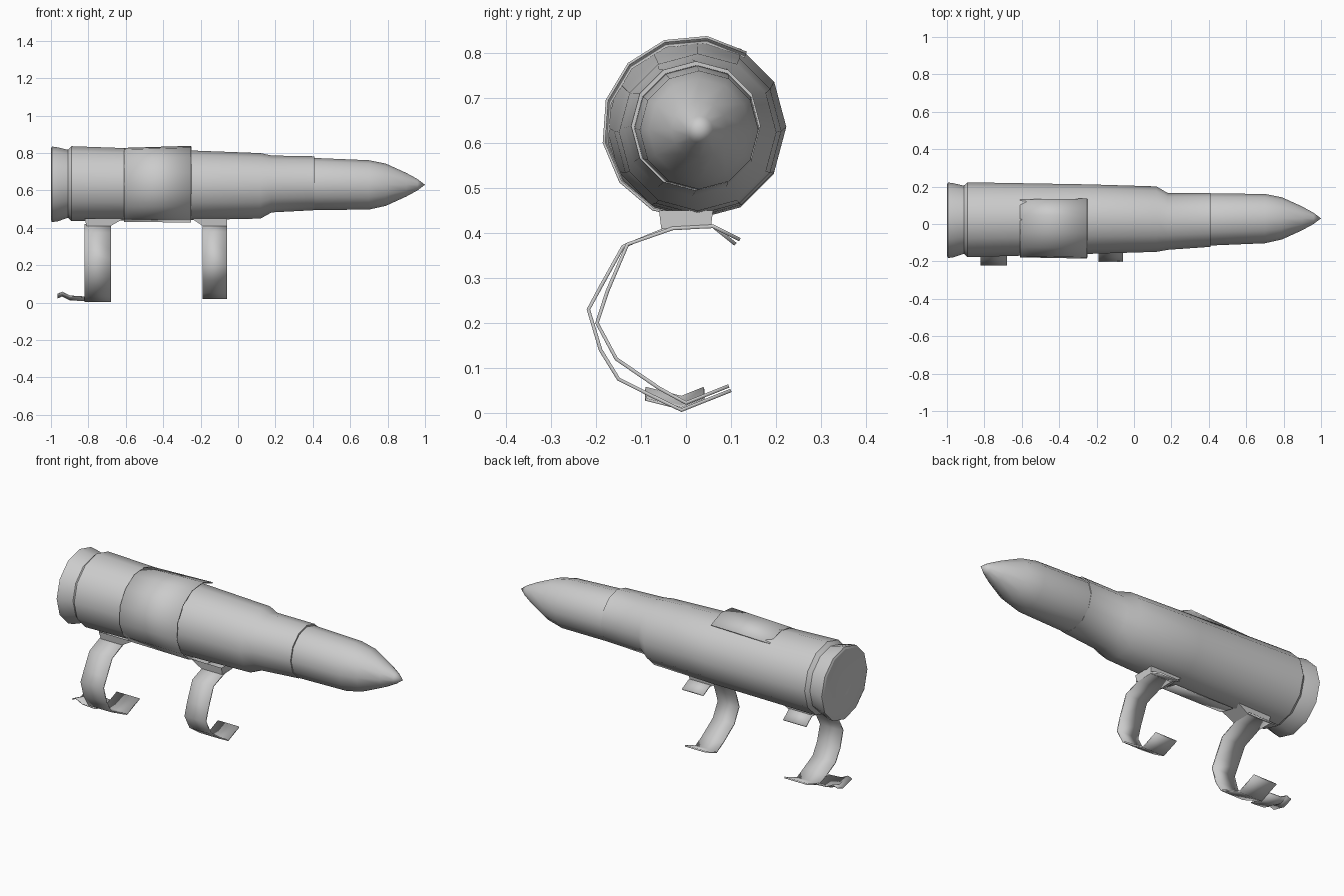
import bpy, bmesh, math

if "Cube" in bpy.data.objects:
    bpy.data.objects.remove(bpy.data.objects["Cube"])

SIDES = 12


def finish(name, bm, angle=35, thickness=0.0):
    mesh = bpy.data.meshes.new(name)
    bmesh.ops.recalc_face_normals(bm, faces=bm.faces)
    bm.to_mesh(mesh)
    bm.free()
    obj = bpy.data.objects.new(name, mesh)
    bpy.context.collection.objects.link(obj)
    if thickness:
        mod = obj.modifiers.new("thickness", 'SOLIDIFY')
        mod.thickness = thickness
        mod.offset = 0
    bpy.ops.object.select_all(action='DESELECT')
    obj.select_set(True)
    bpy.context.view_layer.objects.active = obj
    bpy.ops.object.shade_smooth_by_angle(angle=math.radians(angle))
    return obj


def tube(name, rings, start=0, sweep=360, steps=SIDES, angle=35, thickness=0.0):
    """Skin rings of (x, radius, centre y, centre z); full sweeps close up."""
    bm = bmesh.new()
    closed = sweep == 360
    count = steps if closed else steps + 1
    loops = []
    for x, r, cy, cz in rings:
        if r == 0:
            loops.append([bm.verts.new((x, cy, cz))] * count)
            continue
        angs = [math.radians(start + sweep * i / steps) for i in range(count)]
        loops.append([bm.verts.new((x, cy + r * math.cos(a), cz + r * math.sin(a)))
                      for a in angs])
    for a, b in zip(loops, loops[1:]):
        for i in range(steps):
            j = (i + 1) % count
            quad = list(dict.fromkeys((a[i], a[j], b[j], b[i])))
            bm.faces.new(quad)
    return finish(name, bm, angle, thickness)


def ribbon(name, x0, x1, path):
    """Flat strip following a (y, z) path between two x positions."""
    bm = bmesh.new()
    rows = [[bm.verts.new((x, y, z)) for x in (x0, x1)] for y, z in path]
    for a, b in zip(rows, rows[1:]):
        bm.faces.new((a[0], a[1], b[1], b[0]))
    return finish(name, bm, 40, 0.008)


# Cartridge case: dished base, rim, groove, tapered wall, shoulder and neck
tube("case", [
    (-0.975, 0, 0.02, 0.635),
    (-0.98, 0.09, 0.02, 0.635),
    (-1.00, 0.19, 0.02, 0.632),
    (-0.995, 0.202, 0.02, 0.632),
    (-0.965, 0.198, 0.02, 0.632),
    (-0.91, 0.182, 0.023, 0.635),
    (-0.89, 0.200, 0.023, 0.636),
    (-0.25, 0.186, 0.026, 0.627),
    (0.12, 0.175, 0.026, 0.624),
    (0.18, 0.152, 0.014, 0.634),
    (0.41, 0.144, 0.022, 0.638),
    (0.41, 0.134, 0.022, 0.636),
])

# Projectile seated in the neck
tube("projectile", [
    (0.38, 0.136, 0.024, 0.634),
    (0.41, 0.139, 0.024, 0.634),
    (0.70, 0.132, 0.029, 0.629),
    (0.79, 0.113, 0.030, 0.630),
    (0.90, 0.063, 0.030, 0.630),
    (0.96, 0.030, 0.030, 0.630),
    (1.00, 0, 0.030, 0.630),
], angle=50)

# Raised panel wrapped round the front of the case
tube("wrap_panel", [
    (-0.61, 0.196, 0.018, 0.630),
    (-0.25, 0.203, 0.018, 0.634),
], start=55, sweep=215, steps=8, thickness=0.006)

# Two hook straps under the case, each with a short wing on the back side
rear_path = [(0.11, 0.375), (0.06, 0.415), (-0.03, 0.415), (-0.14, 0.37),
             (-0.19, 0.28), (-0.217, 0.23), (-0.19, 0.14), (-0.15, 0.075),
             (-0.07, 0.035), (-0.01, 0.006), (0.10, 0.05)]
front_path = [(0.12, 0.385), (0.06, 0.415), (-0.03, 0.41), (-0.13, 0.375),
              (-0.175, 0.27), (-0.198, 0.20), (-0.155, 0.12),
              (-0.06, 0.055), (0.0, 0.022), (0.095, 0.06)]
ribbon("rear_hook", -0.82, -0.68, rear_path)
ribbon("front_hook", -0.19, -0.06, front_path)

# Short necks joining the hooks to the case, flared toward the middle
for name, low, high in (("rear_mount", (-0.81, -0.68), (-0.82, -0.61)),
                        ("front_mount", (-0.19, -0.06), (-0.25, -0.06))):
    bm = bmesh.new()
    rows = [[bm.verts.new((x, y, z)) for x, y in
             ((xs[0], -w), (xs[1], -w), (xs[1], w), (xs[0], w))]
            for xs, w, z in ((low, 0.055, 0.41), (high, 0.06, 0.45))]
    for i in range(4):
        j = (i + 1) % 4
        bm.faces.new((rows[0][i], rows[0][j], rows[1][j], rows[1][i]))
    finish(name, bm)

# Tail that runs backward from the foot of the rear hook
bm = bmesh.new()
rows = [[bm.verts.new((x, -0.09, z + 0.02)), bm.verts.new((x, -0.01, z)),
         bm.verts.new((x, 0.04, z + 0.02))]
        for x, z in ((-0.82, 0.010), (-0.90, 0.015), (-0.94, 0.035), (-0.965, 0.025))]
for a, b in zip(rows, rows[1:]):
    for i in range(2):
        bm.faces.new((a[i], a[i + 1], b[i + 1], b[i]))
finish("rear_hook_tail", bm, 40, 0.006)
